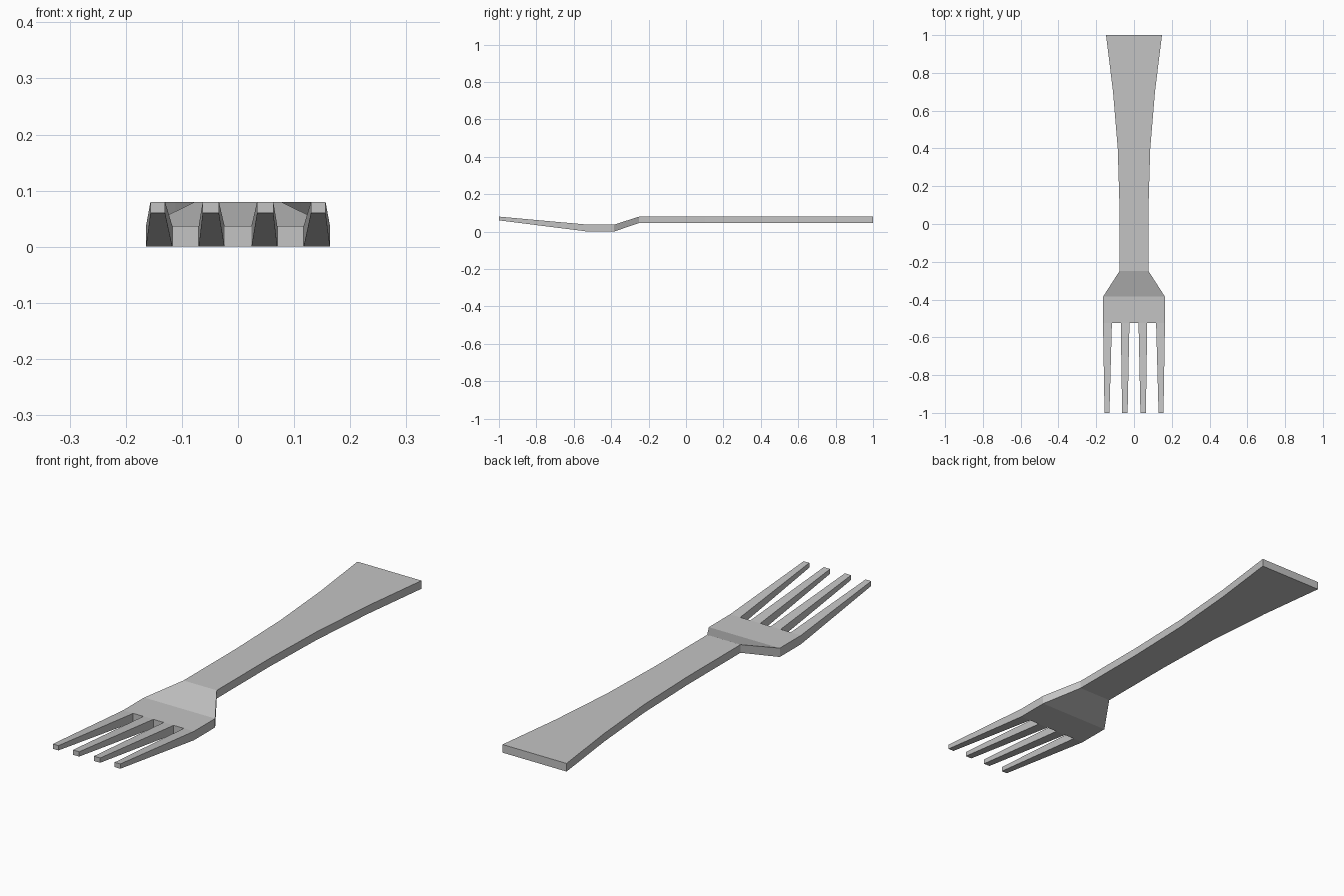
import bpy
import bmesh

cube = bpy.data.objects.get("Cube")
if cube:
    bpy.data.objects.remove(cube, do_unlink=True)

steel = bpy.data.materials.new("light_grey_metal")
steel.use_nodes = True
colour = (0.55, 0.55, 0.55, 1)
steel.diffuse_color = colour
steel.node_tree.nodes["Principled BSDF"].inputs["Base Color"].default_value = colour

# Key stations along the length
TIP, ROOT, SHOULDER, NECK = -1.0, -0.525, -0.385, -0.25
# Station: (top height, thickness); everything else is handle
HEIGHTS = {TIP: (0.08, 0.02), ROOT: (0.037, 0.037), SHOULDER: (0.037, 0.037)}
HANDLE = (0.08, 0.034)
HEAD = 0.164

bm = bmesh.new()
points = {}
thickness = {}


def point(x, y):
    """Shared vertex on the top surface."""
    if (x, y) not in points:
        z, t = HEIGHTS.get(y, HANDLE)
        points[x, y] = bm.verts.new((x, y, z))
        thickness[y] = t
    return points[x, y]


def panel(*corners):
    bm.faces.new([point(x, y) for x, y in corners])


# Flared handle and sloping neck
rows = [(SHOULDER, HEAD), (NECK, 0.077), (0.1, 0.077), (0.4, 0.086),
        (0.7, 0.111), (1.0, 0.148)]
for (y0, w0), (y1, w1) in zip(rows, rows[1:]):
    panel((-w0, y0), (w0, y0), (w1, y1), (-w1, y1))

# Tines: inner and outer edges at the root, then at the tip
half = [(0.024, 0.07, 0.034, 0.063), (0.117, HEAD, 0.13, 0.156)]
tines = [(-b, -a, -d, -c) for a, b, c, d in reversed(half)] + half
for a, b, c, d in tines:
    panel((c, TIP), (d, TIP), (b, ROOT), (a, ROOT))

# Head plate meeting all tine roots
roots = [(x, ROOT) for tine in tines for x in tine[:2]]
panel(*roots, (HEAD, SHOULDER), (-HEAD, SHOULDER))

# Underside and side walls
result = bmesh.ops.extrude_face_region(bm, geom=bm.faces[:], use_keep_orig=True)
for v in result["geom"]:
    if isinstance(v, bmesh.types.BMVert):
        y = min(thickness, key=lambda k: abs(k - v.co.y))
        v.co.z -= thickness[y]
bmesh.ops.recalc_face_normals(bm, faces=bm.faces[:])

mesh = bpy.data.meshes.new("fork")
bm.to_mesh(mesh)
bm.free()
mesh.materials.append(steel)
fork = bpy.data.objects.new("fork", mesh)
bpy.context.collection.objects.link(fork)
